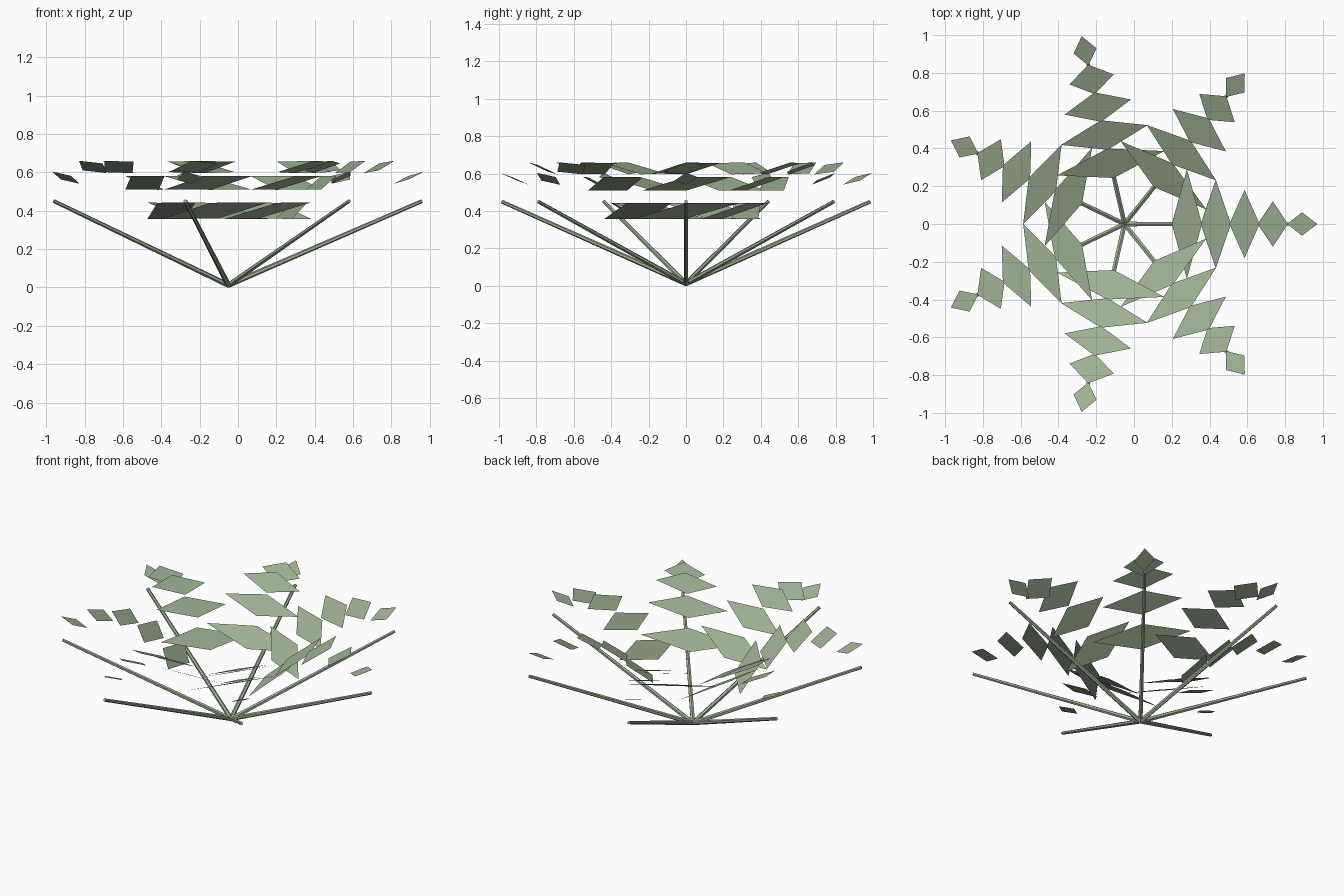
import bpy, bmesh
from math import pi
from mathutils import Matrix, Vector

if "Cube" in bpy.data.objects:
    bpy.data.objects.remove(bpy.data.objects["Cube"])

FRONDS = 7
CENTRE = Matrix.Translation((-0.05, 0, 0))

green = bpy.data.materials.new("sage_green")
green.diffuse_color = (0.34, 0.44, 0.29, 1)
green.use_nodes = True
green.node_tree.nodes["Principled BSDF"].inputs["Base Color"].default_value = green.diffuse_color


def make_object(name, bm, matrix):
    mesh = bpy.data.meshes.new(name)
    bm.to_mesh(mesh)
    bm.free()
    mesh.materials.append(green)
    obj = bpy.data.objects.new(name, mesh)
    obj.matrix_world = matrix
    bpy.context.collection.objects.link(obj)


def stem():
    # straight tapered stalk rising outward
    a, b = Vector((0, 0, 0.012)), Vector((1.01, 0, 0.45))
    d = b - a
    m = Matrix.Translation((a + b) / 2) @ d.to_track_quat('Z', 'Y').to_matrix().to_4x4()
    bm = bmesh.new()
    bmesh.ops.create_cone(bm, cap_ends=True, segments=6, radius1=0.014,
                          radius2=0.010, depth=d.length, matrix=m)
    return bm


# leaflets: radius of centre, height, half width, half rise along the frond
LEAFLETS = [(0.33, 0.40, 0.29, 0.041), (0.483, 0.545, 0.235, 0.036),
            (0.635, 0.628, 0.18, 0.032), (0.785, 0.628, 0.12, 0.032),
            (0.94, 0.572, 0.062, 0.032)]
ROLL = 0.15


def leaflets():
    # arched row of diamonds, tipped up outward and rolled to one side
    bm = bmesh.new()
    for r, z, w, rise in LEAFLETS:
        pts = [(r - 0.08, 0, z - rise), (r, -w, z - w * ROLL),
               (r + 0.08, 0, z + rise), (r, w, z + w * ROLL)]
        bm.faces.new([bm.verts.new(p) for p in pts])
    return bm


for k in range(FRONDS):
    m = CENTRE @ Matrix.Rotation(2 * pi * k / FRONDS, 4, 'Z')
    make_object(f"frond_stem_{k + 1}", stem(), m)
    make_object(f"frond_leaflets_{k + 1}", leaflets(), m)
